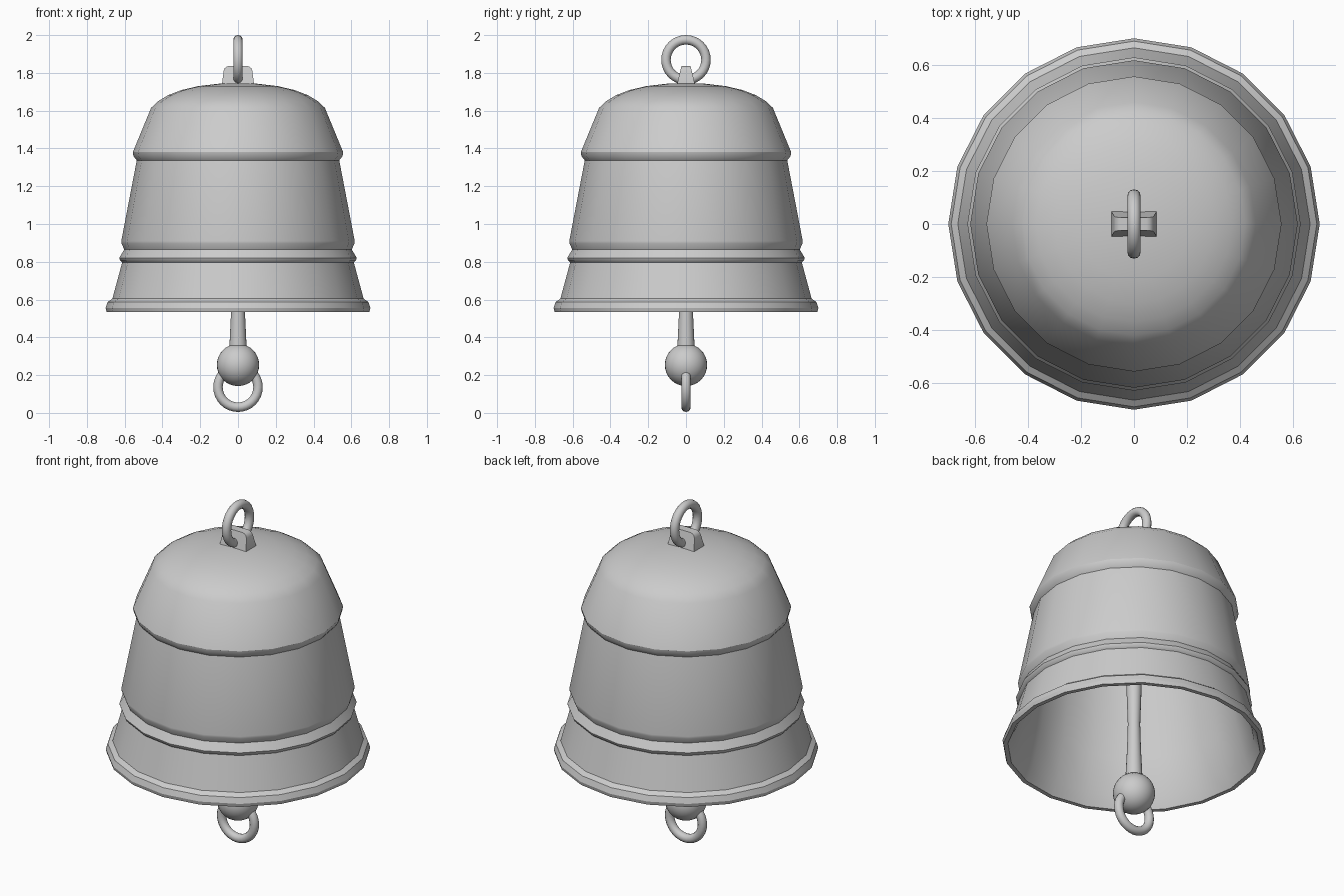
import bpy, bmesh
from math import radians, pi, cos, sin

if "Cube" in bpy.data.objects:
    bpy.data.objects.remove(bpy.data.objects["Cube"])


def smooth(ob, angle=30):
    bpy.ops.object.select_all(action='DESELECT')
    ob.select_set(True)
    bpy.context.view_layer.objects.active = ob
    bpy.ops.object.shade_smooth_by_angle(angle=radians(angle))


def lathe(name, profile, sides):
    """Revolve an (r, z) profile around the z axis; r = 0 makes a pole."""
    bm = bmesh.new()
    rings = []
    for r, z in profile:
        n = 1 if r == 0 else sides
        rings.append([bm.verts.new((r * cos(2 * pi * i / sides), r * sin(2 * pi * i / sides), z))
                      for i in range(n)])
    for a, b in zip(rings, rings[1:]):
        for i in range(sides):
            j = (i + 1) % sides
            quad = [a[i % len(a)], a[j % len(a)], b[j % len(b)], b[i % len(b)]]
            bm.faces.new(list(dict.fromkeys(quad)))
    bmesh.ops.recalc_face_normals(bm, faces=bm.faces)
    me = bpy.data.meshes.new(name)
    bm.to_mesh(me)
    bm.free()
    ob = bpy.data.objects.new(name, me)
    bpy.context.collection.objects.link(ob)
    smooth(ob)
    return ob


def ring(name, z, rot):
    bpy.ops.mesh.primitive_torus_add(major_radius=0.106, minor_radius=0.025, major_segments=32,
                                     minor_segments=12, location=(0, 0, z), rotation=rot)
    ob = bpy.context.object
    ob.name = name
    smooth(ob, 60)


# Bell shell: outer wall with ridges and lip, then inner wall
outer = [(0, 1.747), (0.1, 1.743), (0.21, 1.73), (0.30, 1.709), (0.37, 1.682), (0.42, 1.652), (0.46, 1.615),
         (0.557, 1.38), (0.553, 1.358), (0.536, 1.337),
         (0.618, 0.91), (0.617, 0.897), (0.602, 0.865), (0.629, 0.82), (0.625, 0.808), (0.613, 0.797),
         (0.665, 0.605), (0.690, 0.587), (0.701, 0.555), (0.696, 0.535)]
inner = [(0.672, 0.535), (0.640, 0.60), (0.585, 0.81), (0.515, 1.33), (0.435, 1.60),
         (0.35, 1.66), (0.2, 1.70), (0, 1.715)]
lathe("bell_shell", outer + inner, 20)

# Clapper rod and ball
lathe("clapper_rod", [(0, 0.30), (0.046, 0.34), (0.037, 0.53), (0.033, 0.68), (0.042, 0.95),
                      (0.045, 1.70), (0, 1.705)], 20)
bpy.ops.mesh.primitive_uv_sphere_add(segments=32, ring_count=16, radius=0.112, location=(0, 0, 0.254))
ball = bpy.context.object
ball.name = "clapper_ball"
smooth(ball)

# Hanging ring and pull ring
ring("hanging_ring", 1.869, (0, radians(90), 0))
ring("pull_ring", 0.136, (radians(90), 0, 0))

# Tapered mount for the hanging ring
bpy.ops.mesh.primitive_cube_add(size=2, location=(0, 0, 1.785))
mount = bpy.context.object
mount.name = "ring_mount"
for v in mount.data.vertices:
    top = v.co.z > 0
    v.co.x *= 0.072 if top else 0.086
    v.co.y *= 0.024 if top else 0.049
    v.co.z *= 0.052
# Round the upper end corners
bm = bmesh.new()
bm.from_mesh(mount.data)
ends = [e for e in bm.edges if all(v.co.z > 0 for v in e.verts)
        and e.verts[0].co.x * e.verts[1].co.x > 0]
bmesh.ops.bevel(bm, geom=ends, offset=0.025, segments=3, profile=0.5, affect='EDGES')
bm.to_mesh(mount.data)
bm.free()
smooth(mount)
